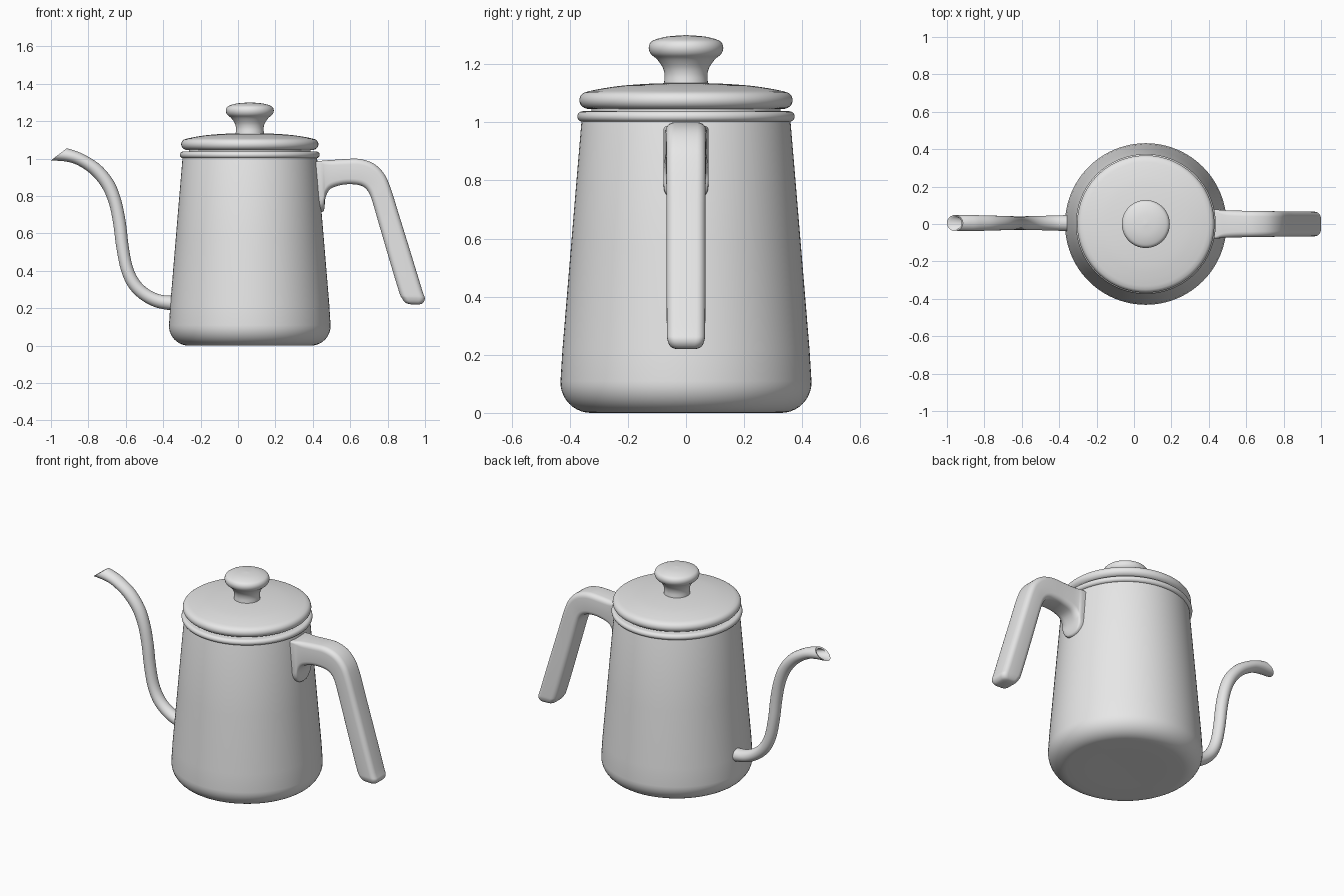
import bpy, bmesh, math
from mathutils import Vector

if "Cube" in bpy.data.objects:
    bpy.data.objects.remove(bpy.data.objects["Cube"])

CX = 0.063  # axis of the pot body

grey = bpy.data.materials.new("plain grey")
grey.use_nodes = True
grey.diffuse_color = (0.8, 0.8, 0.8, 1)
grey.node_tree.nodes["Principled BSDF"].inputs["Base Color"].default_value = (0.8, 0.8, 0.8, 1)


def finish(name, bm, angle=40):
    bmesh.ops.recalc_face_normals(bm, faces=bm.faces)
    me = bpy.data.meshes.new(name)
    bm.to_mesh(me)
    bm.free()
    me.materials.append(grey)
    ob = bpy.data.objects.new(name, me)
    bpy.context.collection.objects.link(ob)
    bpy.ops.object.select_all(action='DESELECT')
    ob.select_set(True)
    bpy.context.view_layer.objects.active = ob
    bpy.ops.object.shade_smooth_by_angle(angle=math.radians(angle))
    return ob


def smooth(points, steps):
    """Catmull-Rom interpolation of equal-length tuples."""
    out = []
    last = len(points) - 1
    for i in range(last):
        quad = [points[max(0, min(last, i + k))] for k in (-1, 0, 1, 2)]
        for s in range(steps):
            t = s / steps
            out.append(tuple(
                0.5 * (2 * b + (c - a) * t + (2 * a - 5 * b + 4 * c - d) * t * t
                       + (3 * b - a - 3 * c + d) * t ** 3)
                for a, b, c, d in zip(*quad)))
    return out + [points[-1]]


def arc(cx, cz, rx, rz, start, end, n=10):
    angles = [math.radians(start + (end - start) * i / n) for i in range(n + 1)]
    return [(cx + rx * math.cos(a), cz + rz * math.sin(a)) for a in angles]


def skin(bm, rings, caps=True):
    loops = [[bm.verts.new(p) for p in ring] for ring in rings]
    n = len(loops[0])
    for lo, hi in zip(loops, loops[1:]):
        for i in range(n):
            bm.faces.new((lo[i], lo[(i + 1) % n], hi[(i + 1) % n], hi[i]))
    if caps:
        bm.faces.new(loops[0])
        bm.faces.new(loops[-1])


def lathe(name, profile, segments=96):
    bm = bmesh.new()
    turn = [2 * math.pi * i / segments for i in range(segments)]
    skin(bm, [[(CX + max(r, 0.002) * math.cos(a), max(r, 0.002) * math.sin(a), z)
               for a in turn] for r, z in profile])
    return finish(name, bm)


def section(ax, az, bx, bz, y0, outline):
    """Place a flat outline (u along a->b, v along y) in space."""
    mid = Vector(((ax + bx) / 2, y0, (az + bz) / 2))
    u = Vector((bx - ax, 0, bz - az)).normalized()
    return [mid + u * p + Vector((0, v, 0)) for p, v in outline]


def rounded_box(h, w, r_low, r_high, n=5):
    """Rounded rectangle outline; u < 0 uses r_low, u > 0 uses r_high."""
    pts = []
    for su, sv, start, r in ((1, 1, 0, r_high), (-1, 1, 90, r_low),
                             (-1, -1, 180, r_low), (1, -1, 270, r_high)):
        r = min(r, h * 0.95, w * 0.95)
        pts += arc(su * (h - r), sv * (w - r), r, r, start, start + 90, n)
    return pts


# Body: tapered pot with a rounded foot
lathe("pot_body", [(0, 0.003), (0.2, 0.002)] + arc(0.327, 0.105, 0.105, 0.105, -90, 2)
      + [(0.425, 0.22), (0.396, 0.57), (0.36, 1.0), (0.352, 1.03), (0.34, 1.036), (0, 1.036)])

# Rolled rim and lid
lathe("pot_rim", [(0.3, 1.003)] + arc(0.356, 1.02, 0.018, 0.018, -90, 90) + [(0.3, 1.038)])
lathe("lid", [(0, 1.03), (0.325, 1.03), (0.325, 1.047)]
      + arc(0.335, 1.076, 0.032, 0.030, -90, 60)
      + smooth([(0.335, 1.107), (0.29, 1.116), (0.22, 1.126), (0.12, 1.133), (0, 1.136)], 4))

# Flared knob
lathe("lid_knob", smooth([(0.077, 1.12), (0.075, 1.14), (0.074, 1.165), (0.081, 1.19),
                          (0.100, 1.217), (0.120, 1.234), (0.128, 1.252), (0.125, 1.27),
                          (0.110, 1.283), (0.065, 1.295), (0, 1.30)], 4), 64)

# Gooseneck spout: lower edge x, z, upper edge x, z, half width
spout = [(-0.30, 0.185, -0.30, 0.270, 0.043), (-0.37, 0.190, -0.37, 0.267, 0.042),
         (-0.45, 0.208, -0.43, 0.277, 0.040), (-0.525, 0.250, -0.49, 0.310, 0.038),
         (-0.585, 0.312, -0.535, 0.360, 0.037), (-0.625, 0.400, -0.565, 0.430, 0.036),
         (-0.650, 0.520, -0.585, 0.535, 0.036), (-0.667, 0.650, -0.600, 0.660, 0.036),
         (-0.690, 0.760, -0.625, 0.780, 0.037), (-0.730, 0.850, -0.665, 0.880, 0.038),
         (-0.790, 0.920, -0.735, 0.965, 0.040), (-0.860, 0.966, -0.820, 1.020, 0.042),
         (-0.920, 0.984, -0.875, 1.043, 0.043), (-1.000, 0.990, -0.915, 1.055, 0.043)]
path = smooth(spout, 5)
# hollow mouth: turn back inside from the lip
path += [(-0.984, 0.997, -0.922, 1.045, 0.034), (-0.920, 0.995, -0.880, 1.033, 0.032),
         (-0.850, 0.975, -0.820, 1.008, 0.030)]
bm = bmesh.new()
skin(bm, [section(ax, az, bx, bz, 0.005,
                  arc(0, 0, math.hypot(bx - ax, bz - az) / 2, w, 0, 345, 23))
          for ax, az, bx, bz, w in path])
finish("spout", bm, 60)

# Handle: lower edge x, z, upper edge x, z, half width, lower and upper corner radius
grip = [(0.400, 0.712, 0.380, 0.982, 0.078, 0.075, 0.012),
        (0.450, 0.714, 0.432, 0.986, 0.078, 0.075, 0.012),
        (0.462, 0.735, 0.448, 0.988, 0.077, 0.070, 0.016),
        (0.468, 0.790, 0.465, 0.990, 0.075, 0.055, 0.022),
        (0.495, 0.838, 0.500, 0.992, 0.073, 0.035, 0.028),
        (0.560, 0.860, 0.570, 0.997, 0.071, 0.030, 0.030),
        (0.620, 0.862, 0.650, 0.998, 0.070, 0.030, 0.030),
        (0.665, 0.852, 0.725, 0.973, 0.069, 0.030, 0.030),
        (0.695, 0.825, 0.780, 0.920, 0.068, 0.030, 0.030),
        (0.717, 0.775, 0.815, 0.845, 0.068, 0.030, 0.030),
        (0.755, 0.645, 0.862, 0.695, 0.067, 0.030, 0.030),
        (0.815, 0.440, 0.930, 0.475, 0.067, 0.030, 0.030),
        (0.862, 0.285, 0.985, 0.295, 0.066, 0.030, 0.030),
        (0.877, 0.253, 0.999, 0.252, 0.064, 0.030, 0.030),
        (0.894, 0.230, 0.988, 0.227, 0.053, 0.026, 0.026),
        (0.920, 0.221, 0.965, 0.219, 0.034, 0.018, 0.018)]
bm = bmesh.new()
skin(bm, [section(ax, az, bx, bz, 0,
                  rounded_box(math.hypot(bx - ax, bz - az) / 2, w, lo, hi))
          for ax, az, bx, bz, w, lo, hi in smooth(grip, 4)])
finish("handle", bm, 50)
